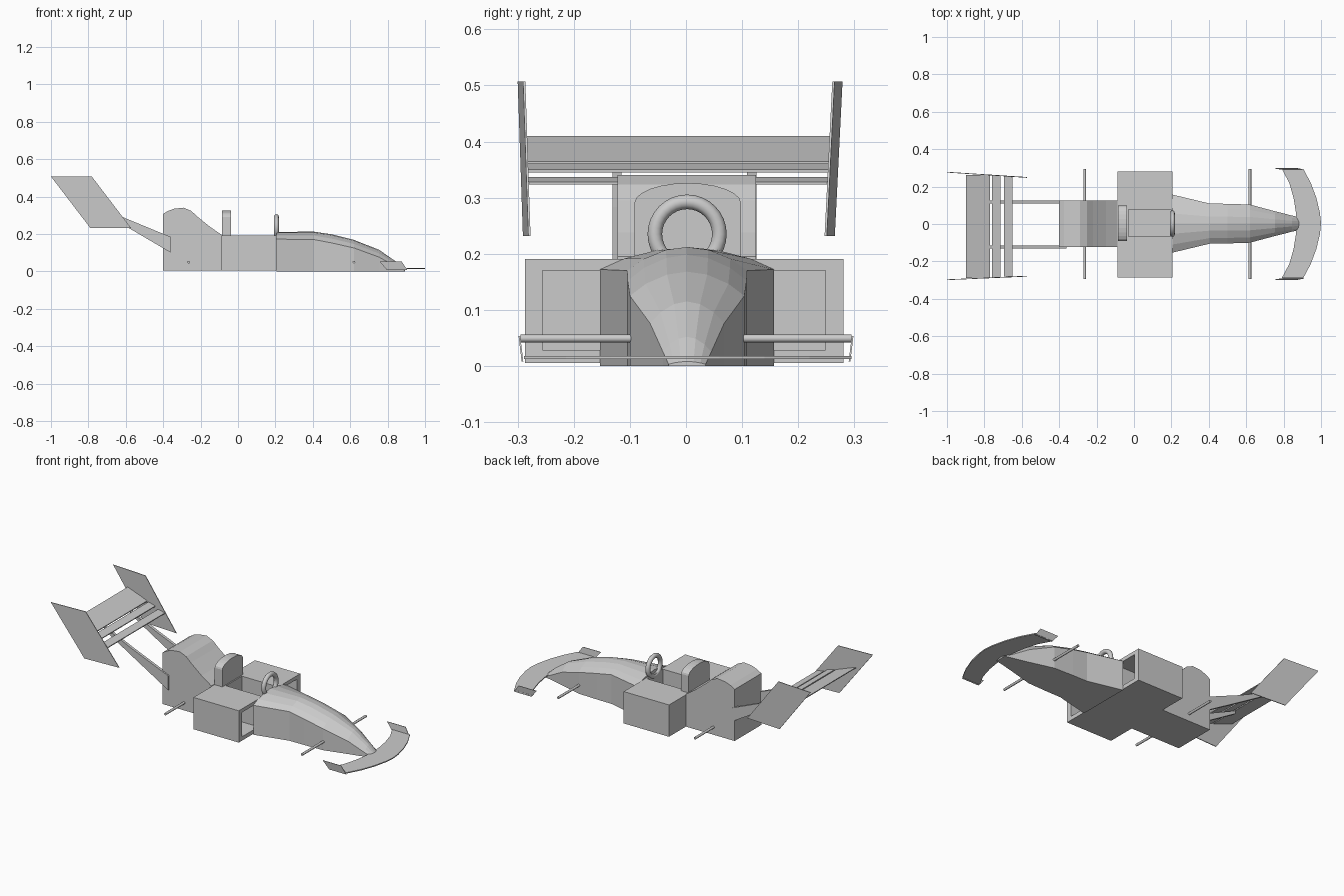
import bpy, bmesh, math

if "Cube" in bpy.data.objects:
    bpy.data.objects.remove(bpy.data.objects["Cube"])

def make(name, verts, faces):
    me = bpy.data.meshes.new(name)
    me.from_pydata(verts, [], faces)
    bm = bmesh.new()
    bm.from_mesh(me)
    bmesh.ops.recalc_face_normals(bm, faces=bm.faces[:])
    bm.to_mesh(me)
    bm.free()
    ob = bpy.data.objects.new(name, me)
    bpy.context.collection.objects.link(ob)
    return ob

def loft(name, rings):
    """Skin equal-length rings of points and cap both ends."""
    n = len(rings[0])
    verts = [p for r in rings for p in r]
    faces = [(k*n + i, k*n + (i+1) % n, (k+1)*n + (i+1) % n, (k+1)*n + i)
             for k in range(len(rings) - 1) for i in range(n)]
    faces += [tuple(range(n)), tuple(range(len(verts) - n, len(verts)))]
    return make(name, verts, faces)

def side_profile(name, pts, y0, y1):
    """Extrude an xz outline along y."""
    return loft(name, [[(x, y, z) for x, z in pts] for y in (y0, y1)])

def box(name, x0, x1, y0, y1, z0, z1):
    return side_profile(name, [(x0, z0), (x1, z0), (x1, z1), (x0, z1)], y0, y1)

def cut(ob, cutter):
    cutter.hide_render = True
    m = ob.modifiers.new("cut", 'BOOLEAN')
    m.operation, m.solver, m.object = 'DIFFERENCE', 'EXACT', cutter
    bpy.context.view_layer.objects.active = ob
    bpy.ops.object.modifier_apply(modifier=m.name)
    bpy.data.objects.remove(cutter)

def smooth(ob):
    bpy.ops.object.select_all(action='DESELECT')
    ob.select_set(True)
    bpy.context.view_layer.objects.active = ob
    bpy.ops.object.shade_smooth_by_angle(angle=math.radians(40))

# Central body with side pods, front intakes and cockpit opening
body = box("side_pods", -.087, .206, -.287, .281, .005, .191)
cut(body, box("cockpit_cutter", -.03, .197, -.068, .078, .03, .3))
for y0, y1 in ((-.256, -.105), (.105, .249)):
    cut(body, box("intake_cutter", -.05, .3, y0, y1, .028, .17))

# Engine cover
side_profile("engine_cover", [(-.402, .005), (-.402, .306), (-.374, .323), (-.34, .335),
             (-.29, .34), (-.25, .323), (-.22, .295), (-.15, .238), (-.087, .195), (-.087, .005)],
             -.122, .125)

# Nose: (x, half width, shoulder height, top height)
stations = [(.206, .155, .172, .211), (.406, .107, .17, .212), (.5, .106, .152, .198),
            (.62, .102, .125, .168), (.754, .066, .076, .115),
            (.845, .043, .025, .052), (.893, .033, .003, .008)]
rings = []
for x, w, s, t in stations:
    half = [(w, 0), (w, s), (.72*w, s + .5*(t-s)), (.35*w, s + .88*(t-s))]
    sec = half + [(0, t)] + [(-y, z) for y, z in reversed(half)]
    rings.append([(x, y + .002, z) for y, z in sec])
loft("nose", rings)

# Headrest with rounded top
arc = [(.003 + .095*math.cos(math.pi*i/12), .29 + .036*math.sin(math.pi*i/12)) for i in range(13)]
outline = [(.098, .185)] + arc + [(-.092, .185)]
loft("headrest", [[(x, y, z) for y, z in outline] for x in (-.086, -.037)])

# Steering wheel
bpy.ops.mesh.primitive_torus_add(major_radius=.0575, minor_radius=.013, major_segments=32,
                                 minor_segments=12, location=(.205, .002, .235),
                                 rotation=(0, math.pi/2, 0))
wheel = bpy.context.object
wheel.name = "steering_wheel"
smooth(wheel)

# Axles
for name, x in (("front_axle", .62), ("rear_axle", -.264)):
    bpy.ops.mesh.primitive_cylinder_add(vertices=16, radius=.007, depth=.59,
                                        location=(x, 0, .049), rotation=(math.pi/2, 0, 0))
    axle = bpy.context.object
    axle.name = name
    smooth(axle)

# Front wing: swept-back crescent, outer edge then inner edge
outer = [(.905, .295), (.945, .22), (.975, .14), (.994, .06), (1.0, .003)]
inner = [(.79, .295), (.83, .22), (.853, .14), (.866, .06), (.868, .003)]
full = lambda h: h + [(x, -y + .006) for x, y in reversed(h[:-1])]
loft("front_wing", [[(a[0], a[1], .012), (a[0], a[1], .018), (b[0], b[1], .018), (b[0], b[1], .012)]
                    for a, b in zip(full(outer), full(inner))])

# Front wing end plates, leaning slightly outward
for s in (-1, 1):
    shape = [(.795, .008), (.905, .008), (.875, .053), (.757, .053)]
    loft("front_end_plate", [[(x, s*(.289 + d + .12*z), z) for x, z in shape] for d in (0, .003)])

# Rear wing end plates, splayed toward the back
for name, yb, yf in (("rear_end_plate_right", -.3, -.281), ("rear_end_plate_left", .279, .251)):
    shape = [(-1, .507), (-.782, .507), (-.572, .232), (-.79, .232)]
    s = -1 if yb > 0 else 1
    loft(name, [[(x, yb + (yf - yb)*(x + 1)/.428 + d, z) for x, z in shape] for d in (0, s*.004)])

# Rear wing planes
for x0, z0, x1, z1, y0, y1 in ((-.897, .41, -.77, .364, -.289, .262),
                               (-.76, .361, -.715, .35, -.285, .258),
                               (-.695, .337, -.65, .328, -.282, .254)):
    side_profile("rear_wing_plane", [(x0, z0), (x1, z1), (x1, z1 - .005), (x0, z0 - .005)], y0, y1)

# Tapered rear wing struts
for y0, y1 in ((-.131, -.115), (.109, .126)):
    side_profile("rear_strut", [(-.775, .362), (-.60, .283), (-.36, .184), (-.36, .10),
                                (-.59, .235), (-.775, .345)], y0, y1)
